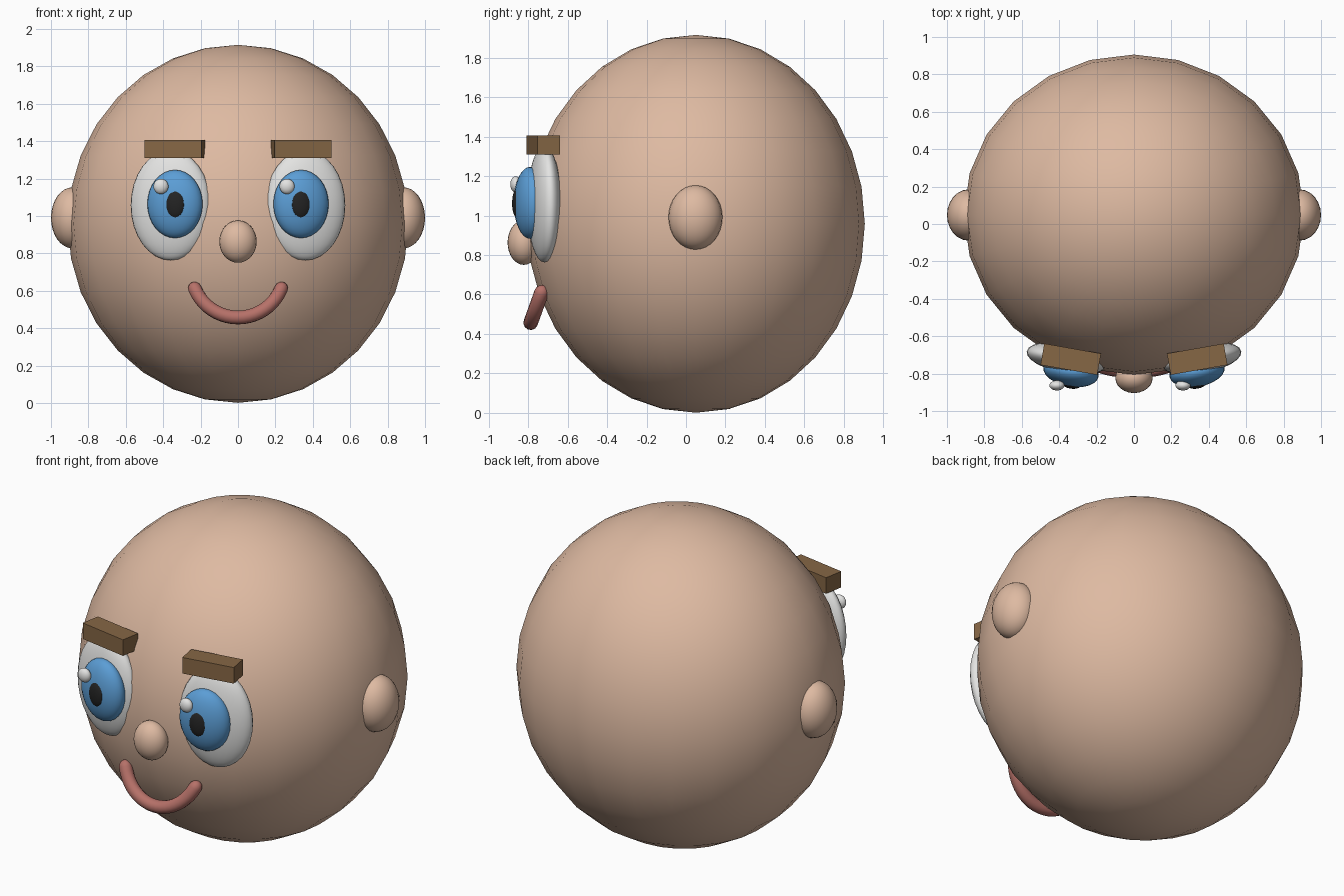
import bpy, math
from mathutils import Vector

if "Cube" in bpy.data.objects:
    bpy.data.objects.remove(bpy.data.objects["Cube"])


def material(name, rgb):
    m = bpy.data.materials.new(name)
    m.diffuse_color = (*rgb, 1)
    m.use_nodes = True
    m.node_tree.nodes["Principled BSDF"].inputs["Base Color"].default_value = m.diffuse_color
    return m


SKIN = material("skin", (0.73, 0.49, 0.36))
WHITE = material("eye white", (0.77, 0.77, 0.76))
BLUE = material("iris blue", (0.105, 0.34, 0.67))
BLACK = material("pupil black", (0.017, 0.017, 0.017))
BROWN = material("brow brown", (0.24, 0.135, 0.06))
RED = material("lip red", (0.47, 0.165, 0.14))


def ellipsoid(name, loc, radii, mat, turn=0, segments=24, rings=16):
    bpy.ops.mesh.primitive_uv_sphere_add(segments=segments, ring_count=rings,
                                         radius=1, location=loc,
                                         rotation=(0, 0, math.radians(turn)))
    o = bpy.context.object
    o.name = name
    o.scale = radii
    o.data.materials.append(mat)
    bpy.ops.object.shade_smooth()
    return o


# Head and nose
ellipsoid("head", (0, 0.05, 0.958), (0.91, 0.856, 0.957), SKIN)
ellipsoid("nose", (0, -0.822, 0.863), (0.1, 0.082, 0.113), SKIN)

for side, label in ((-1, "left"), (1, "right")):
    turn = side * 10
    # Ear
    ellipsoid(label + "_ear", (side * 0.885, 0.048, 0.99), (0.115, 0.137, 0.163), SKIN)
    # Eye layers, each set slightly ahead of the last
    ellipsoid(label + "_eyeball", (side * 0.36, -0.718, 1.057), (0.217, 0.08, 0.294), WHITE, turn)
    ellipsoid(label + "_iris", (side * 0.337, -0.79, 1.064), (0.15, 0.08, 0.182), BLUE, turn)
    ellipsoid(label + "_pupil", (side * 0.337, -0.855, 1.062), (0.053, 0.025, 0.074), BLACK, turn)
    # Glints sit on the same side of both eyes
    ellipsoid(label + "_glint", (side * 0.337 - 0.075, -0.863, 1.158), (0.04, 0.027, 0.041), WHITE)
    # Eyebrow
    bpy.ops.mesh.primitive_cube_add(size=1, location=(side * 0.338, -0.723, 1.357),
                                    rotation=(0, 0, math.radians(turn)))
    brow = bpy.context.object
    brow.name = label + "_eyebrow"
    brow.scale = (0.308, 0.116, 0.096)
    brow.data.materials.append(BROWN)

# Smile: tilted arc swept with a round section, ends rounded off by radius
R, END, TUBE = 0.25, math.radians(67), 0.037


def arc_point(a):
    rise = R * (1 - math.cos(a))
    return Vector((R * math.sin(a), -0.787 + 0.36 * rise, 0.457 + rise))


path = [(arc_point(END * (i / 10 - 1)), 1.0) for i in range(21)]
cap = []
for deg in (25, 50, 70, 88):
    t = math.radians(deg)
    cap.append((END + math.sin(t) * TUBE / R, math.cos(t)))
path = ([(arc_point(-a), r) for a, r in reversed(cap)] + path
        + [(arc_point(a), r) for a, r in cap])

curve = bpy.data.curves.new("smile", "CURVE")
curve.dimensions = "3D"
curve.bevel_depth = TUBE
curve.bevel_resolution = 4
curve.use_fill_caps = True
spline = curve.splines.new("POLY")
spline.points.add(len(path) - 1)
for p, (co, r) in zip(spline.points, path):
    p.co = (*co, 1)
    p.radius = r
smile = bpy.data.objects.new("smile", curve)
bpy.context.collection.objects.link(smile)
curve.materials.append(RED)
bpy.ops.object.select_all(action="DESELECT")
smile.select_set(True)
bpy.context.view_layer.objects.active = smile
bpy.ops.object.convert(target="MESH")
bpy.ops.object.shade_smooth()
